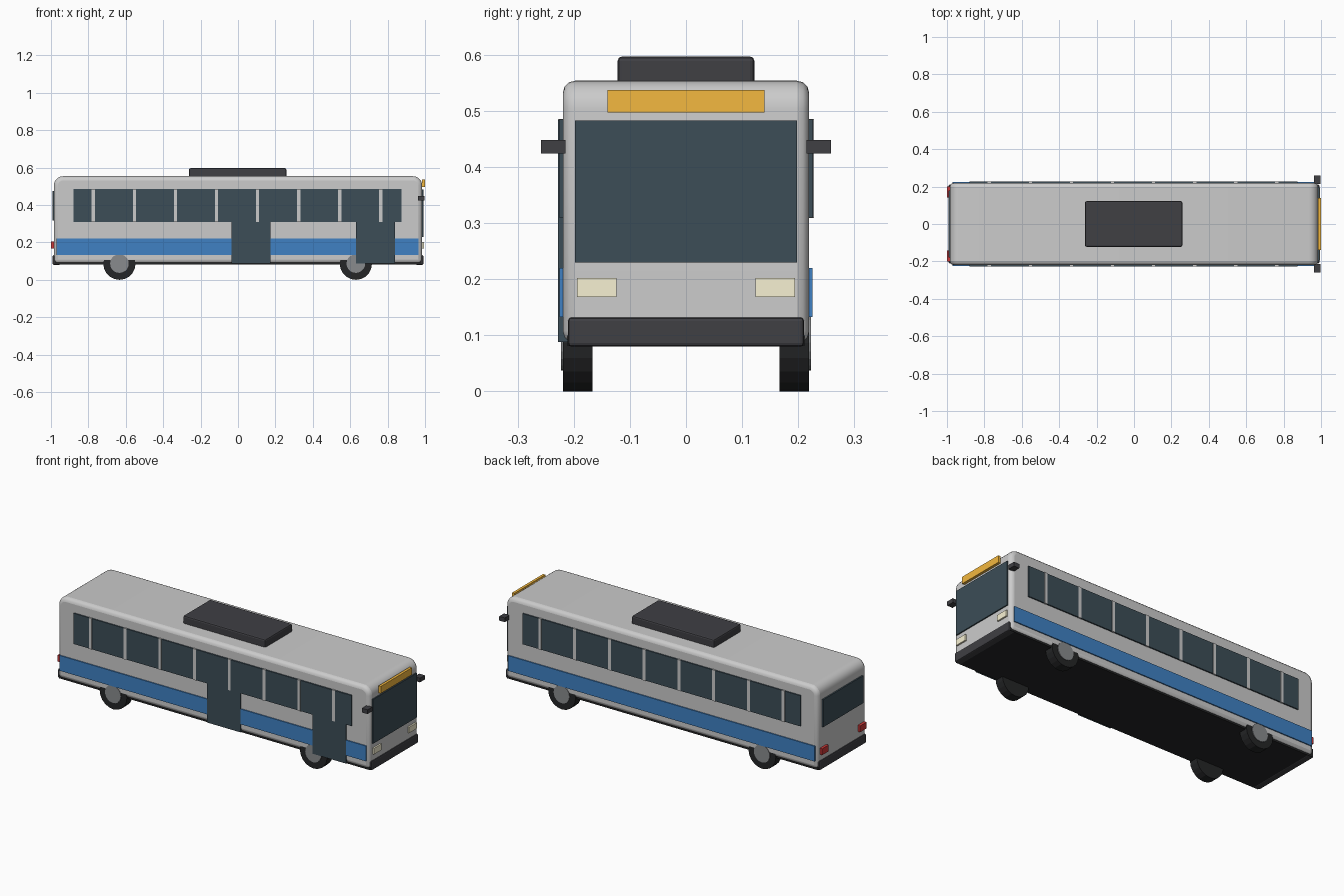
import bpy, bmesh, math

if "Cube" in bpy.data.objects:
    bpy.data.objects.remove(bpy.data.objects["Cube"])


def material(name, r, g, b):
    m = bpy.data.materials.new(name)
    m.diffuse_color = (r, g, b, 1)
    m.use_nodes = True
    m.node_tree.nodes["Principled BSDF"].inputs["Base Color"].default_value = m.diffuse_color
    return m


GLASS = material("glass", 0.045, 0.075, 0.095)
BLUE = material("blue", 0.05, 0.22, 0.55)
DARK = material("dark_plastic", 0.05, 0.05, 0.057)
BLACK = material("black", 0.018, 0.019, 0.02)
HUB = material("hub_grey", 0.25, 0.26, 0.27)
AMBER = material("amber", 0.9, 0.48, 0.05)
CREAM = material("cream", 0.93, 0.88, 0.65)
RED = material("red", 0.6, 0.04, 0.04)


def finish(name, bm, mat=None, bevel=0, segments=2):
    bmesh.ops.recalc_face_normals(bm, faces=bm.faces)
    mesh = bpy.data.meshes.new(name)
    bm.to_mesh(mesh)
    bm.free()
    ob = bpy.data.objects.new(name, mesh)
    bpy.context.collection.objects.link(ob)
    if mat:
        mesh.materials.append(mat)
    if bevel:
        mod = ob.modifiers.new("bevel", "BEVEL")
        mod.width, mod.segments = bevel, segments
        mod.limit_method, mod.angle_limit = "ANGLE", math.radians(40)
    return ob


def box(name, x, y, z, mat=None, bevel=0):
    """Box from (min, max) ranges on each axis."""
    bm = bmesh.new()
    bmesh.ops.create_cube(bm, size=1)
    for v in bm.verts:
        for i, (lo, hi) in enumerate((x, y, z)):
            v.co[i] = (lo + hi) / 2 + v.co[i] * (hi - lo)
    return finish(name, bm, mat, bevel)


def span(side, a, b):
    return tuple(sorted((side * a, side * b)))


def wheel_disc(name, x, z, side, y0, y1, radius, mat, sides=20):
    bm = bmesh.new()
    ring = [bm.verts.new((x + radius * math.sin(2 * math.pi * i / sides), side * y0,
                          z - radius * math.cos(2 * math.pi * i / sides)))
            for i in range(sides)]
    face = bm.faces.new(ring)
    ext = bmesh.ops.extrude_face_region(bm, geom=[face])
    for v in ext["geom"]:
        if isinstance(v, bmesh.types.BMVert):
            v.co.y = side * y1
    return finish(name, bm, mat)


# Body shell: side profile with rounded roof ends, extruded across the width
L, W, BOTTOM, TOP, R = 0.985, 0.2195, 0.086, 0.554, 0.05
profile = [(-L, BOTTOM), (L, BOTTOM)]
for cx, start in ((L - R, 0), (-L + R, 90)):
    for i in range(7):
        a = math.radians(start + 15 * i)
        profile.append((cx + R * math.cos(a), TOP - R + R * math.sin(a)))
bm = bmesh.new()
face = bm.faces.new([bm.verts.new((x, -W, z)) for x, z in profile])
ext = bmesh.ops.extrude_face_region(bm, geom=[face])
for v in ext["geom"]:
    if isinstance(v, bmesh.types.BMVert):
        v.co.y = W
body = finish("body", bm, bevel=0.022, segments=3)
bpy.context.view_layer.objects.active = body
body.select_set(True)
bpy.ops.object.shade_smooth_by_angle(angle=math.radians(30))
body.select_set(False)

# Underfloor and roof unit
box("underfloor", (-0.982, 0.982), (-0.211, 0.211), (0.081, 0.1), BLACK)
box("roof_unit", (-0.262, 0.258), (-0.122, 0.122), (0.545, 0.597), DARK, 0.008)

# Parts on both long sides
for side, label in ((-1, "right"), (1, "left")):
    box(f"window_band_{label}", (-0.88, 0.874), span(side, 0.21, 0.2265), (0.31, 0.485), GLASS)
    for i in range(8):
        x = -0.773 + 0.2194 * i
        box(f"window_pillar_{label}_{i + 1}", (x - 0.009, x + 0.009),
            span(side, 0.21, 0.2285), (0.309, 0.486))
    box(f"side_stripe_{label}", (-0.97, 0.965), span(side, 0.21, 0.2255), (0.133, 0.22), BLUE)
    box(f"mirror_{label}", (0.963, 0.998), span(side, 0.215, 0.2585), (0.424, 0.448), DARK)
    box(f"headlight_{label}", (0.97, 0.994), span(side, 0.124, 0.194), (0.168, 0.202), CREAM)
    box(f"tail_light_{label}", (-1.0, -0.97), span(side, 0.142, 0.2), (0.168, 0.204), RED)
    for x, end in ((-0.634, "rear"), (0.63, "front")):
        wheel_disc(f"tyre_{end}_{label}", x, 0.086, side, 0.167, 0.219, 0.086, BLACK)
        wheel_disc(f"hub_{end}_{label}", x, 0.087, side, 0.19, 0.2225, 0.05, HUB)

# Entrance doors on the kerb side
for x, label in ((-0.036, "middle"), (0.63, "front")):
    box(f"door_{label}", (x, x + 0.21), (-0.228, -0.2), (0.088, 0.484), GLASS)

# Front and rear ends
box("windscreen", (0.96, 0.992), (-0.198, 0.198), (0.23, 0.483), GLASS)
box("rear_window", (-0.993, -0.96), (-0.18, 0.18), (0.318, 0.475), GLASS)
box("destination_sign", (0.985, 1.0), (-0.14, 0.14), (0.497, 0.537), AMBER)
box("front_bumper", (0.95, 0.991), (-0.21, 0.21), (0.08, 0.132), DARK, 0.006)
box("rear_bumper", (-0.991, -0.95), (-0.21, 0.21), (0.08, 0.132), DARK, 0.006)
